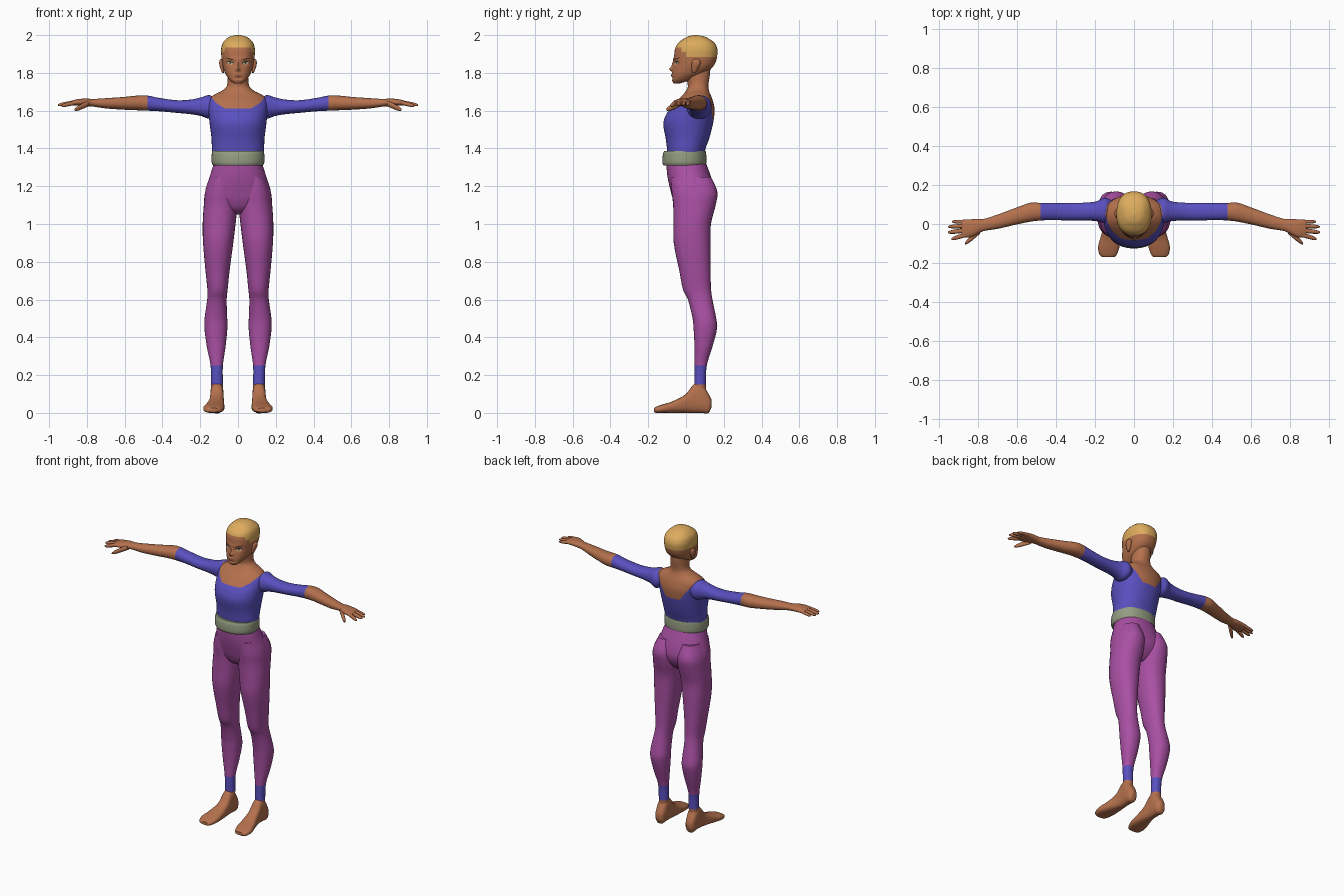
import bpy, bmesh, math
from mathutils import Vector
from mathutils.bvhtree import BVHTree

if "Cube" in bpy.data.objects:
    bpy.data.objects.remove(bpy.data.objects["Cube"])

COLOURS = {
    "skin": (0.46, 0.165, 0.075), "hair": (0.72, 0.41, 0.11), "blue_cloth": (0.10, 0.08, 0.52),
    "belt_grey": (0.30, 0.33, 0.22), "purple_cloth": (0.40, 0.08, 0.37),
    "eye_pale": (0.50, 0.50, 0.30), "dark_brown": (0.05, 0.025, 0.015), "lip_brown": (0.30, 0.09, 0.05)}
MATS = {}
for key, rgb in COLOURS.items():
    MATS[key] = bpy.data.materials.new(key)
    MATS[key].diffuse_color = (*rgb, 1)


def finish(name, bm, paint, cuts=()):
    """Cut colour borders, paint faces by rule and make a smooth object."""
    for co, no in cuts:
        bmesh.ops.bisect_plane(bm, geom=bm.verts[:] + bm.edges[:] + bm.faces[:],
                               dist=1e-5, plane_co=co, plane_no=no)
    bmesh.ops.recalc_face_normals(bm, faces=bm.faces[:])
    rule = paint if callable(paint) else (lambda c: paint)
    used = []
    for f in bm.faces:
        m = rule(f.calc_center_median())
        if m not in used:
            used.append(m)
        f.material_index = used.index(m)
    me = bpy.data.meshes.new(name)
    bm.to_mesh(me)
    bm.free()
    for m in used:
        me.materials.append(MATS[m])
    ob = bpy.data.objects.new(name, me)
    bpy.context.collection.objects.link(ob)
    bpy.ops.object.select_all(action='DESELECT')
    ob.select_set(True)
    bpy.context.view_layer.objects.active = ob
    bpy.ops.object.shade_smooth_by_angle(angle=math.radians(50))
    return ob


def resample(secs, steps):
    """Smooth curve through the sections, as a function of the first value."""
    def slope(i, k):
        a, b = secs[max(i - 1, 0)], secs[min(i + 1, len(secs) - 1)]
        return (b[k] - a[k]) / (b[0] - a[0])
    out = []
    for i in range(len(secs) - 1):
        p, q = secs[i], secs[i + 1]
        h = q[0] - p[0]
        for s in range(steps):
            u = s / steps
            row = [p[0] + h * u]
            for k in range(1, 5):
                row.append((2*u**3 - 3*u**2 + 1) * p[k] + (u**3 - 2*u**2 + u) * h * slope(i, k)
                           + (3*u**2 - 2*u**3) * q[k] + (u**3 - u**2) * h * slope(i + 1, k))
            out.append(row)
    return out + [list(secs[-1])]


def loft(axis, secs, side=1, n=32, power=2.2, steps=4):
    """Superellipse sections (t, a0, a1, b0, b1) joined along an axis."""
    bm = bmesh.new()
    rings = []
    for t, a0, a1, b0, b1 in resample(secs, steps):
        ring = []
        for i in range(n):
            w = 2 * math.pi * i / n
            c, s = math.cos(w), math.sin(w)
            a = (a0 + a1) / 2 + (a1 - a0) / 2 * math.copysign(abs(c) ** (2 / power), c)
            b = (b0 + b1) / 2 + (b1 - b0) / 2 * math.copysign(abs(s) ** (2 / power), s)
            x, y, z = {'x': (t, a, b), 'y': (a, t, b), 'z': (a, b, t)}[axis]
            ring.append(bm.verts.new((x * side, y, z)))
        rings.append(ring)
    for r, q in zip(rings, rings[1:]):
        for i in range(n):
            j = (i + 1) % n
            bm.faces.new((r[i], r[j], q[j], q[i]))
    bm.faces.new(rings[0])
    bm.faces.new(rings[-1])
    return bm


def sym(rows):
    """Sections symmetric in x: (z, half width, front y, back y)."""
    return [(z, -w, w, f, b) for z, w, f, b in rows]


# Scooped neckline: lines (x0, z0, slope), lower at the back
FRONT = [(0, 1.612, 0), (.07, 1.612, .6), (.115, 1.64, 1.2)]
BACK = [(0, 1.55, 0), (.05, 1.55, 1.4)]


def top_colour(c):
    lines = FRONT if c.y < .06 else BACK
    return "skin" if all(c.z > z + s * (abs(c.x) - x) for x, z, s in lines) else "blue_cloth"


NECK_CUTS = [((0, .06, 0), (0, 1, 0))] + [((g * x, 0, z), (-s * g, 0, 1))
                                          for x, z, s in FRONT + BACK for g in (1, -1)]

# Torso and neck
finish("torso", loft('z', sym([
    (1.30, .12, -.10, .10), (1.385, .137, -.10, .10), (1.45, .14, -.107, .122),
    (1.53, .15, -.12, .143), (1.58, .155, -.105, .15), (1.62, .158, -.075, .15),
    (1.66, .153, -.04, .14), (1.685, .125, -.015, .13), (1.705, .085, 0, .122),
    (1.73, .06, .01, .118), (1.78, .054, 0, .125), (1.83, .052, 0, .13)]), n=48),
    top_colour, NECK_CUTS)

# Belt and hips
finish("belt", loft('z', sym([(1.31, .132, -.12, .104), (1.325, .139, -.125, .108),
                              (1.37, .139, -.122, .107), (1.387, .136, -.115, .104)]), n=48),
       "belt_grey")
finish("hips", loft('z', sym([(1.05, .05, .0, .08), (1.075, .10, -.04, .11), (1.12, .165, -.065, .14),
                              (1.17, .174, -.08, .15), (1.25, .15, -.098, .132),
                              (1.33, .125, -.105, .103)]), n=48), "purple_cloth")


def leg_colour(c):
    return "purple_cloth" if c.z > .25 else "blue_cloth" if c.z > .15 else "skin"


for side, tag in ((1, "left"), (-1, "right")):
    # Leg with ankle band
    finish(tag + "_leg", loft('z', [
        (.10, .082, .142, .04, .105), (.15, .08, .142, .045, .105), (.25, .08, .145, .045, .11),
        (.35, .066, .165, .045, .14), (.45, .056, .178, .04, .165), (.5, .057, .177, .035, .16),
        (.6, .06, .163, .01, .14), (.65, .055, .162, -.015, .133), (.75, .045, .172, -.035, .13),
        (.9, .025, .185, -.065, .13), (1.0, .013, .187, -.066, .132), (1.1, .003, .181, -.068, .157),
        (1.17, .008, .174, -.076, .166), (1.25, .03, .146, -.08, .132)], side),
        leg_colour, [((0, 0, .25), (0, 0, 1)), ((0, 0, .15), (0, 0, 1))])
    # Foot
    finish(tag + "_foot", loft('y', [
        (-.17, .10, .16, .005, .025), (-.16, .09, .175, 0, .032), (-.12, .075, .184, 0, .046),
        (-.07, .072, .172, 0, .062), (0, .074, .152, 0, .10), (.04, .076, .147, 0, .15),
        (.08, .076, .147, 0, .16), (.12, .082, .142, 0, .10), (.135, .095, .13, .03, .07)],
        side, power=2.6), "skin")
    # Arm, sleeve and palm
    finish(tag + "_arm", loft('x', [
        (.11, .02, .12, 1.58, 1.655), (.15, .005, .135, 1.557, 1.682), (.19, .014, .117, 1.57, 1.672),
        (.24, .018, .11, 1.58, 1.66), (.32, .018, .108, 1.588, 1.655), (.42, .02, .108, 1.597, 1.668),
        (.48, .018, .108, 1.60, 1.68), (.53, .012, .109, 1.602, 1.68), (.6, -.002, .085, 1.605, 1.673),
        (.7, -.025, .048, 1.612, 1.666), (.77, -.036, .026, 1.622, 1.662), (.80, -.05, .026, 1.624, 1.664),
        (.84, -.068, .024, 1.626, 1.662), (.875, -.068, .022, 1.628, 1.655), (.885, -.06, .015, 1.633, 1.65)],
        side), lambda c: "skin" if abs(c.x) > .48 else top_colour(c),
        NECK_CUTS + [((.48 * side, 0, 0), (1, 0, 0))])
    # Fingers and thumb: (name, base, tip, base radius)
    for finger, base, tip, r in (
            ("index_finger", (.865, -.056, 1.642), (.935, -.077, 1.625), .012),
            ("middle_finger", (.865, -.033, 1.643), (.954, -.043, 1.63), .012),
            ("ring_finger", (.865, -.010, 1.643), (.952, -.014, 1.63), .011),
            ("little_finger", (.865, .011, 1.642), (.933, .012, 1.63), .010),
            ("thumb", (.79, -.035, 1.638), (.865, -.10, 1.605), .016)):
        secs = []
        for u, k in ((0, 1), (.5, .95), (.85, .75), (1, .3)):
            x, y, z = Vector(base).lerp(Vector(tip), u)
            secs.append((x, y - r * k, y + r * k, z - r * k, z + r * k))
        finish(tag + "_" + finger, loft('x', secs, side, n=10, steps=2), "skin")

# Head, with face forms pushed in and out: (x, z, width, height, amount)
head = loft('z', sym([
    (1.745, .022, -.066, -.03), (1.76, .042, -.074, .02), (1.78, .058, -.073, .06),
    (1.80, .069, -.072, .10), (1.83, .079, -.068, .14), (1.86, .085, -.064, .158),
    (1.90, .089, -.062, .166), (1.93, .089, -.057, .165), (1.96, .08, -.04, .15),
    (1.985, .055, -.005, .115), (1.995, .034, .017, .088), (2.0, .008, .043, .06)]),
    n=72, power=2.35, steps=6)
BUMPS = [(0, 1.82, .011, .011, .018), (0, 1.845, .008, .02, .009), (.04, 1.852, .017, .011, -.009),
         (-.04, 1.852, .017, .011, -.009), (0, 1.787, .02, .009, .005), (0, 1.873, .045, .008, .004),
         (0, 1.77, .02, .005, -.004)]
for v in head.verts:
    if v.co.y < .02:
        x, z = v.co.x, v.co.z
        v.co.y -= sum(k * math.exp(-((x - bx) / w) ** 2 - ((z - bz) / h) ** 2)
                      for bx, bz, w, h, k in BUMPS)
face = BVHTree.FromBMesh(head)
finish("head", head,
       lambda c: "hair" if c.z > 1.935 or (c.z > 1.885 and c.y > 0)
       or (c.z > 1.91 and c.y > -.025) else "skin",
       [((0, 0, h), (0, 0, 1)) for h in (1.885, 1.91, 1.935)]
       + [((0, y, 0), (0, 1, 0)) for y in (0, -.025)])


def plate(name, mat, cx, cz, w, h, tilt=0, lift=.0015, n=16):
    """Thin lens shaped plate laid on the face."""
    bm = bmesh.new()

    def put(x, z):
        hit = face.ray_cast(Vector((x, -1, z)), Vector((0, 1, 0)))[0]
        return bm.verts.new((x, hit.y - lift, z))
    mid = put(cx, cz)
    rims = []
    for k in (.5, 1):
        rims.append([])
        for i in range(n):
            a = 2 * math.pi * i / n
            dx, dz = w * k * math.cos(a), h * k * math.sin(a) * abs(math.sin(a)) ** .4
            rims[-1].append(put(cx + dx, cz + dz + tilt * dx))
    for i in range(n):
        j = (i + 1) % n
        bm.faces.new((mid, rims[0][i], rims[0][j]))
        bm.faces.new((rims[0][i], rims[1][i], rims[1][j], rims[0][j]))
    finish(name, bm, mat)


# Eyes, brows, ears and lips
for side, tag in ((1, "left"), (-1, "right")):
    plate(tag + "_lash", "dark_brown", side * .042, 1.853, .021, .009, side * .15)
    plate(tag + "_eye", "eye_pale", side * .042, 1.851, .017, .006, side * .15, .0025)
    plate(tag + "_iris", "dark_brown", side * .041, 1.851, .004, .005, 0, .0035)
    plate(tag + "_brow", "dark_brown", side * .044, 1.874, .024, .003, side * .25)
    finish(tag + "_ear", loft('z', [
        (1.80, .074, .084, .035, .05), (1.815, .074, .09, .03, .06), (1.845, .076, .099, .03, .075),
        (1.865, .08, .098, .035, .075), (1.873, .082, .092, .045, .065)], side, n=16), "skin")
plate("lips", "lip_brown", 0, 1.786, .023, .007)

for m in bpy.data.materials:
    if m.users and not m.is_grease_pencil:
        m.use_nodes = True
        m.node_tree.nodes["Principled BSDF"].inputs["Base Color"].default_value = m.diffuse_color
